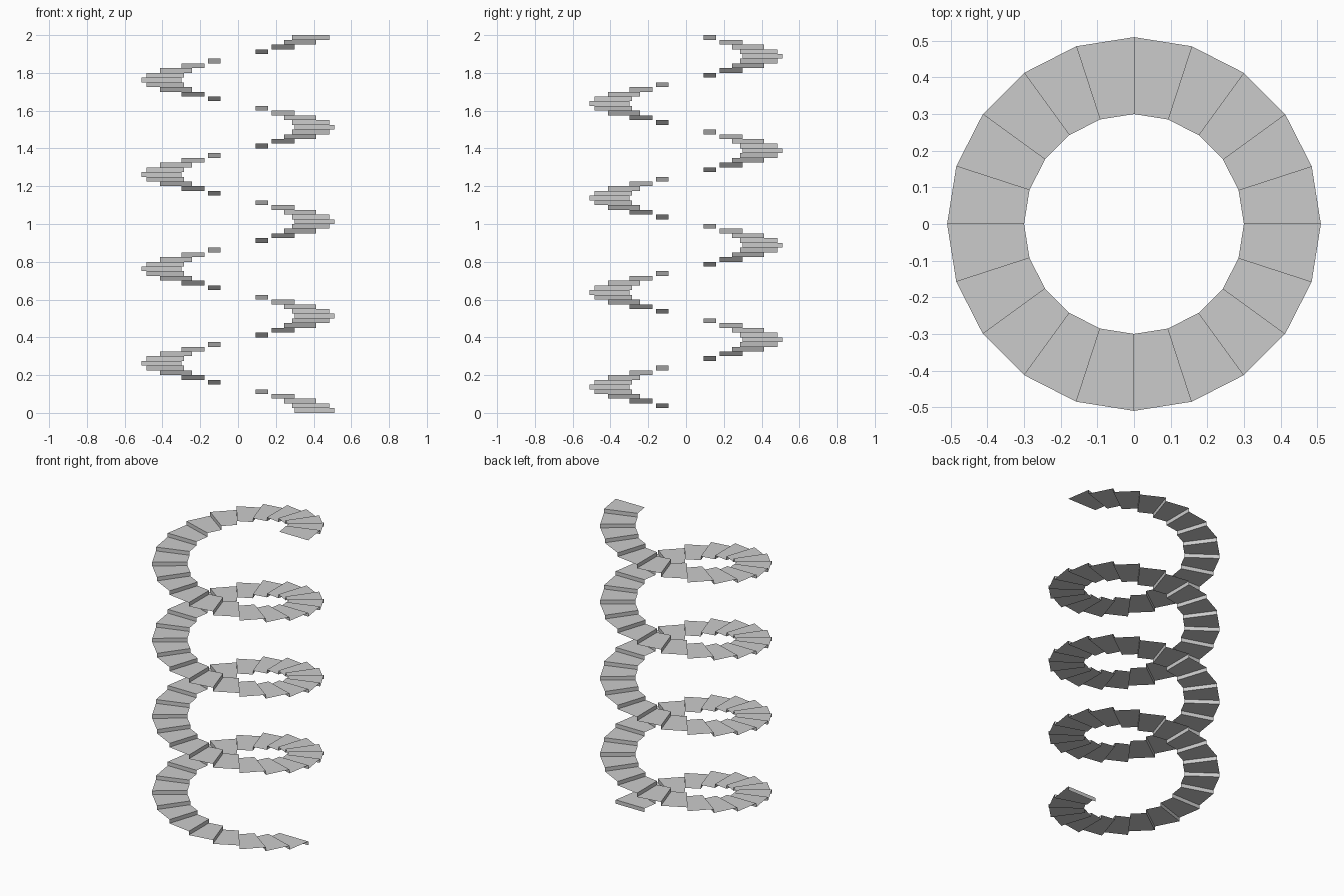
import bpy, bmesh
from math import radians, cos, sin

if "Cube" in bpy.data.objects:
    bpy.data.objects.remove(bpy.data.objects["Cube"])

STEPS = 80          # 20 steps per turn, four turns
TURN = radians(-18) # climbs clockwise seen from above
RISE = 0.025
R_IN, R_OUT = 0.30, 0.51

bm = bmesh.new()

def radial_edge(k, z):
    """Inner and outer vertex on radial line k at height z."""
    c, s = cos(k * TURN), sin(k * TURN)
    return [bm.verts.new((r * c, r * s, z)) for r in (R_IN, R_OUT)]

# Zigzag ribbon: an upright riser, then a flat tread, for every step
prev = radial_edge(0, 0)
for k in range(STEPS):
    top = (k + 1) * RISE
    for angle_index in (k, k + 1):
        cur = radial_edge(angle_index, top)
        bm.faces.new((prev[0], cur[0], cur[1], prev[1]))
        prev = cur

mesh = bpy.data.meshes.new("spiral_stair")
bm.to_mesh(mesh)
bm.free()
bpy.context.collection.objects.link(bpy.data.objects.new("spiral_stair", mesh))
